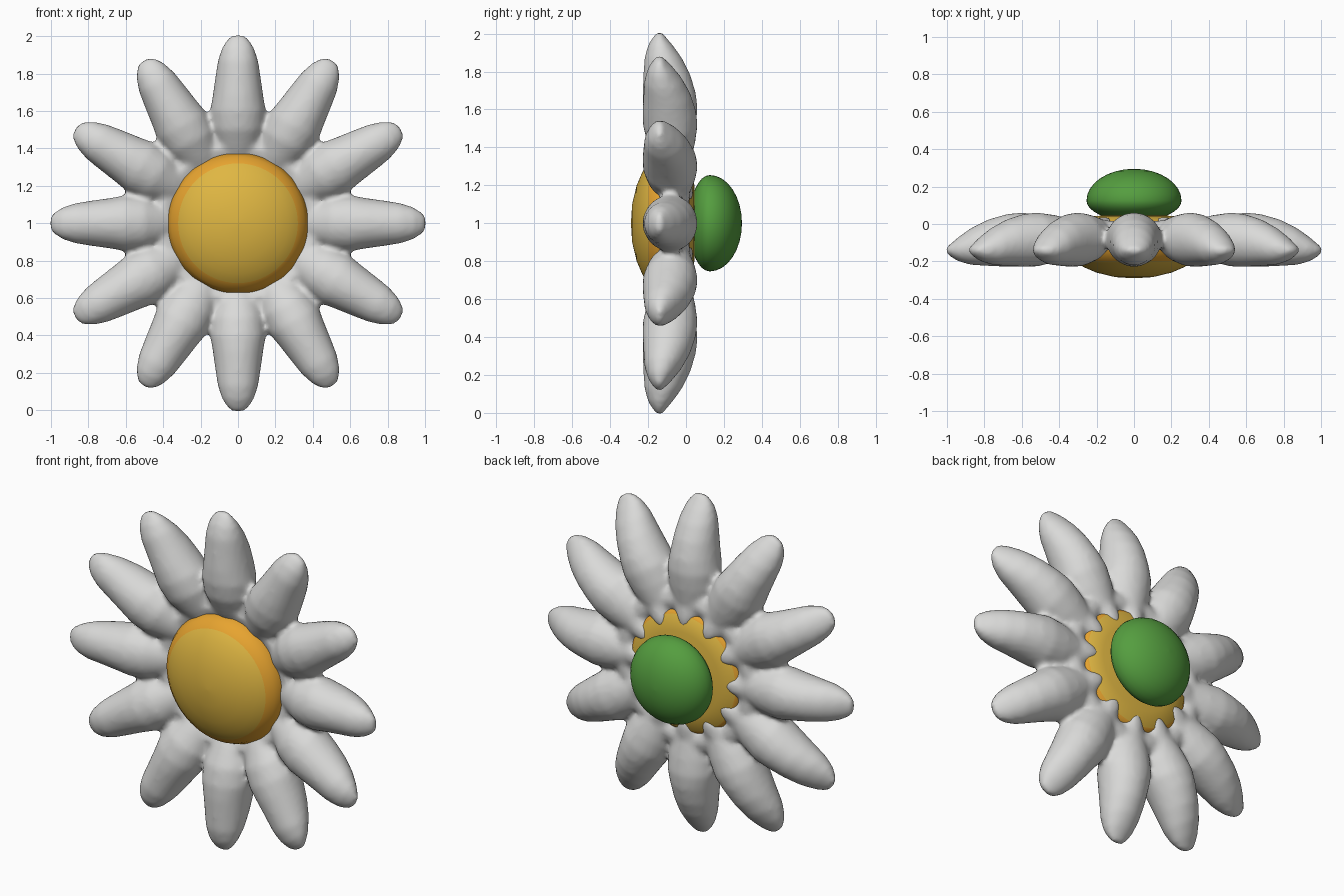
import bpy
import bmesh
from math import sin, cos, pi, radians
from mathutils import Matrix, Vector

if "Cube" in bpy.data.objects:
    bpy.data.objects.remove(bpy.data.objects["Cube"], do_unlink=True)

HUB = Matrix.Translation((0, 0, 1))   # centre of the flower


def material(name, rgb):
    mat = bpy.data.materials.new(name)
    mat.use_nodes = True
    mat.diffuse_color = (*rgb, 1)
    bsdf = mat.node_tree.nodes["Principled BSDF"]
    bsdf.inputs["Base Color"].default_value = (*rgb, 1)
    bsdf.inputs["Roughness"].default_value = 0.7
    return mat


WHITE = material("petal white", (0.70, 0.70, 0.69))
YELLOW = material("centre yellow", (0.74, 0.47, 0.055))
ORANGE = material("rim orange", (0.82, 0.38, 0.03))
GREEN = material("stem green", (0.09, 0.34, 0.05))


def loft(bm, rings):
    """Skin a list of closed rings and cap both ends."""
    loops = [[bm.verts.new(p) for p in ring] for ring in rings]
    for a, b in zip(loops, loops[1:]):
        for i in range(len(a)):
            j = (i + 1) % len(a)
            bm.faces.new((a[i], a[j], b[j], b[i]))
    bm.faces.new(loops[0])
    bm.faces.new(loops[-1])


def lathe_rings(profile, sides):
    """Circles of (radius, y) around the front-to-back axis."""
    return [[Vector((r * cos(2 * pi * i / sides), y, r * sin(2 * pi * i / sides)))
             for i in range(sides)] for r, y in profile]


def finish(bm, name, mats):
    bmesh.ops.recalc_face_normals(bm, faces=bm.faces)
    for f in bm.faces:
        f.smooth = True
    bm.transform(HUB)
    mesh = bpy.data.meshes.new(name)
    bm.to_mesh(mesh)
    bm.free()
    for m in mats:
        mesh.materials.append(m)
    obj = bpy.data.objects.new(name, mesh)
    bpy.context.collection.objects.link(obj)
    return obj


# Petals: (distance from hub, y, half width, half depth)
PETAL = [
    (0.27, -0.01, 0.03, 0.04),
    (0.32, -0.03, 0.065, 0.07),
    (0.40, -0.06, 0.105, 0.09),
    (0.50, -0.078, 0.14, 0.128),
    (0.60, -0.083, 0.15, 0.145),
    (0.68, -0.088, 0.136, 0.142),
    (0.78, -0.10, 0.122, 0.125),
    (0.87, -0.12, 0.108, 0.10),
    (0.94, -0.135, 0.085, 0.065),
    (0.98, -0.14, 0.06, 0.035),
    (1.005, -0.14, 0.035, 0.015),
]
bm = bmesh.new()
for k in range(12):
    turn = Matrix.Rotation(radians(30 * k), 3, "Y")
    loft(bm, [[turn @ Vector((w * cos(t), y + d * sin(t), r))
               for t in (2 * pi * i / 20 for i in range(20))]
              for r, y, w, d in PETAL])

# Ring that fuses the petal roots
ring = [[Vector(((0.41 + 0.08 * cos(t)) * cos(a), -0.055 + 0.075 * sin(t),
                 (0.41 + 0.08 * cos(t)) * sin(a)))
         for t in (2 * pi * i / 12 for i in range(12))]
        for a in (2 * pi * j / 48 for j in range(48))]
loops = [[bm.verts.new(p) for p in section] for section in ring]
for j, a in enumerate(loops):
    b = loops[(j + 1) % len(loops)]
    for i in range(12):
        n = (i + 1) % 12
        bm.faces.new((a[i], a[n], b[n], b[i]))

petals = finish(bm, "petals", [WHITE])
remesh = petals.modifiers.new("fuse", "REMESH")
remesh.mode = "VOXEL"
remesh.voxel_size = 0.016
remesh.use_smooth_shade = True
soften = petals.modifiers.new("soften", "SMOOTH")
soften.factor = 0.5
soften.iterations = 5

# Flower centre: yellow dome and back, orange rim
CENTRE = [(0.004, -0.29), (0.1, -0.284), (0.2, -0.26), (0.27, -0.23),
          (0.32, -0.198), (0.355, -0.165), (0.375, -0.12), (0.375, -0.05),
          (0.36, 0.0), (0.34, 0.02), (0.25, 0.042), (0.004, 0.05)]
bm = bmesh.new()
loft(bm, lathe_rings(CENTRE, 64))
for f in bm.faces:
    c = f.calc_center_median()
    f.material_index = 1 if Vector((c.x, c.z)).length > 0.325 else 0
finish(bm, "flower_centre", [YELLOW, ORANGE])

# Green knob behind: fuller towards the back
knob = []
for i in range(17):
    t = -pi / 2 + pi * i / 16
    depth = 0.17 if t > 0 else 0.11
    knob.append((max(0.254 * cos(t), 0.003), 0.125 + depth * sin(t)))
bm = bmesh.new()
loft(bm, lathe_rings(knob, 48))
finish(bm, "back_knob", [GREEN])
